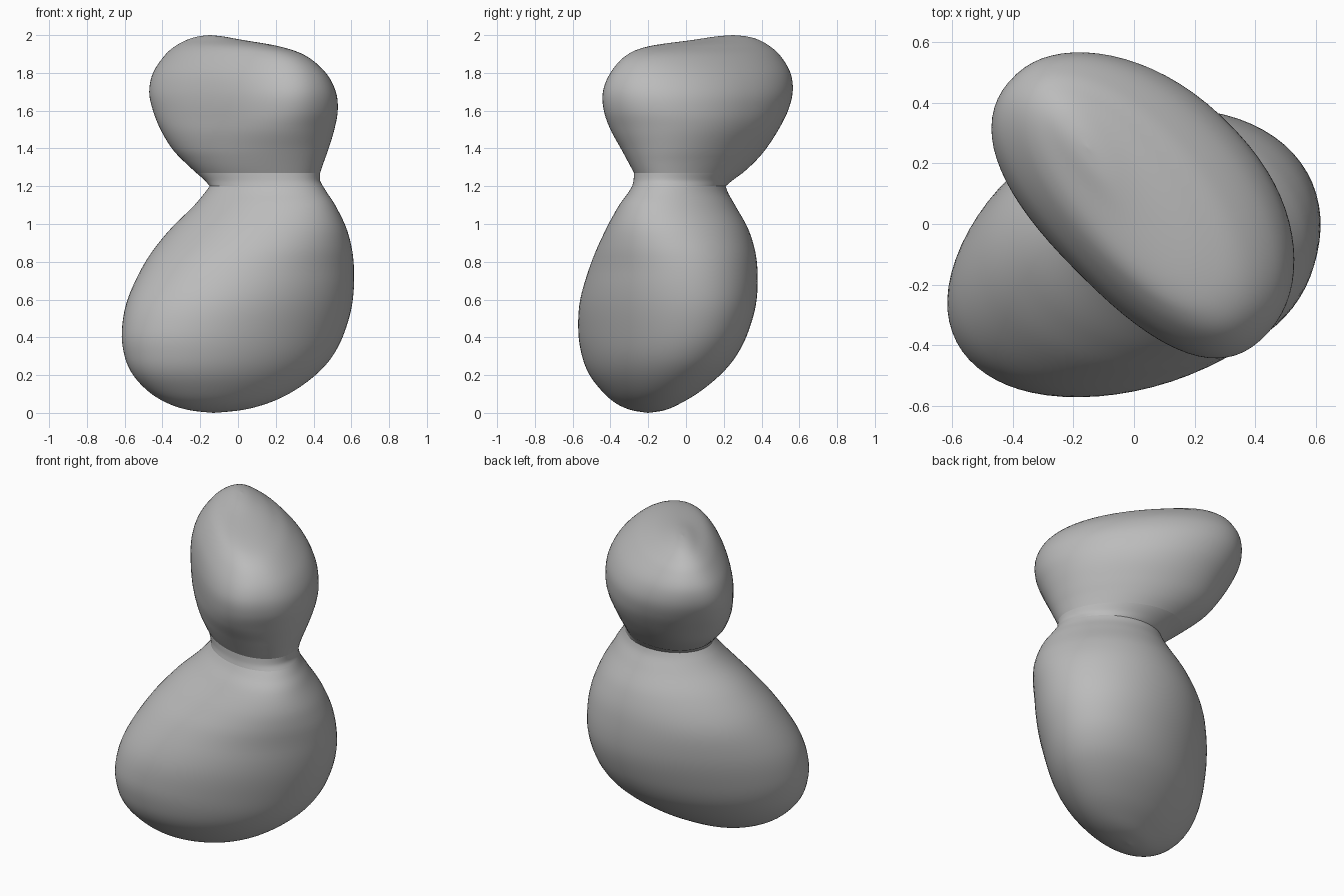
import bpy, bmesh, math

SIDES = 72   # points around each cross-section
STEPS = 6    # smooth steps between two measured sections

grey = bpy.data.materials.new("rock grey")
grey.diffuse_color = (0.5, 0.5, 0.5, 1)

# Sections: z, x min, x max, y min, y max, skew (lean of the oval towards a diagonal)
LOWER = [
    (0.00, -0.13, -0.13, -0.20, -0.20, 0.33),
    (0.015, -0.26, 0.02, -0.29, -0.11, 0.33),
    (0.05, -0.37, 0.155, -0.37, -0.03, 0.33),
    (0.11, -0.47, 0.285, -0.44, 0.07, 0.33),
    (0.20, -0.555, 0.41, -0.51, 0.18, 0.33),
    (0.30, -0.60, 0.50, -0.55, 0.265, 0.32),
    (0.43, -0.615, 0.565, -0.57, 0.33, 0.30),
    (0.60, -0.585, 0.608, -0.56, 0.374, 0.23),
    (0.80, -0.49, 0.612, -0.50, 0.375, 0.10),
    (0.96, -0.37, 0.58, -0.43, 0.335, -0.04),
    (1.09, -0.24, 0.52, -0.36, 0.265, -0.17),
    (1.16, -0.18, 0.475, -0.31, 0.225, -0.22),
    (1.20, -0.15, 0.45, -0.285, 0.21, -0.23),
]
NECK = [
    LOWER[-1],
    (1.23, -0.175, 0.435, -0.278, 0.245, -0.28),
    (1.27, -0.22, 0.435, -0.275, 0.30, -0.33),
]
UPPER = [
    NECK[-1],
    (1.33, -0.285, 0.455, -0.307, 0.365, -0.36),
    (1.40, -0.35, 0.48, -0.345, 0.425, -0.38),
    (1.50, -0.41, 0.51, -0.40, 0.49, -0.40),
    (1.60, -0.45, 0.528, -0.435, 0.54, -0.45),
    (1.70, -0.47, 0.518, -0.44, 0.565, -0.50),
    (1.80, -0.45, 0.465, -0.40, 0.553, -0.56),
    (1.89, -0.39, 0.36, -0.32, 0.50, -0.64),
    (1.94, -0.335, 0.22, -0.20, 0.445, -0.69),
    (1.975, -0.27, 0.02, 0.04, 0.385, -0.69),
    (1.993, -0.21, -0.08, 0.16, 0.32, -0.69),
    (2.00, -0.15, -0.15, 0.25, 0.25, -0.69),
]


def spline(rows):
    """Smooth curve through all section rows."""
    p = [rows[0]] + rows + [rows[-1]]
    out = []
    for i in range(1, len(p) - 2):
        for s in range(STEPS):
            t = s / STEPS
            out.append([0.5 * (2 * b + (c - a) * t
                               + (2 * a - 5 * b + 4 * c - d) * t * t
                               + (3 * b - a - 3 * c + d) * t ** 3)
                        for a, b, c, d in zip(p[i - 1], p[i], p[i + 1], p[i + 2])])
    return out + [list(rows[-1])]


def power(v, e):
    return math.copysign(abs(v) ** e, v)


def ease(t):
    t = min(1, max(0, t))
    return t * t * (3 - 2 * t)


def section(z, x0, x1, y0, y1, skew):
    """Diagonal oval fitted into its bounds: bean-shaped in the upper lobe, egg-shaped at the shoulder."""
    bean = ease((z - 1.27) / 0.3) * (1 - 0.6 * ease((z - 1.65) / 0.3))
    egg = 0.12 * ease(1 - abs(z - 1.08) / 0.35)
    e = 2 / (2 + 0.25 * bean)
    pts = []
    for j in range(SIDES):
        a = 2 * math.pi * (j + 0.5) / SIDES
        u, w = power(math.cos(a), e), power(math.sin(a), e)
        x = u * math.sqrt(1 - skew) + egg * (1 - w * w)
        y = w * math.sqrt(1 + skew) + 0.12 * bean * (1 - u * u)
        pts.append((x + y, y - x))
    xs, ys = zip(*pts)

    def fit(v, vals, lo, hi):
        return lo + (hi - lo) * (v - min(vals)) / (max(vals) - min(vals))

    return [(fit(x, xs, x0, x1), fit(y, ys, y0, y1), z) for x, y in pts]


def loft(name, rows):
    bm = bmesh.new()
    rings = [[bm.verts.new(p) for p in section(*row)] for row in spline(rows)]
    for low, high in zip(rings, rings[1:]):
        for j in range(SIDES):
            n = (j + 1) % SIDES
            bm.faces.new((low[j], low[n], high[n], high[j])).smooth = True
    bmesh.ops.remove_doubles(bm, verts=bm.verts, dist=0.0005)  # close the poles
    mesh = bpy.data.meshes.new(name)
    bm.to_mesh(mesh)
    bm.free()
    mesh.materials.append(grey)
    obj = bpy.data.objects.new(name, mesh)
    bpy.context.collection.objects.link(obj)
    return obj


# Two rounded lobes joined by a narrow neck
loft("lower_lobe", LOWER)
loft("neck", NECK)
loft("upper_lobe", UPPER)
